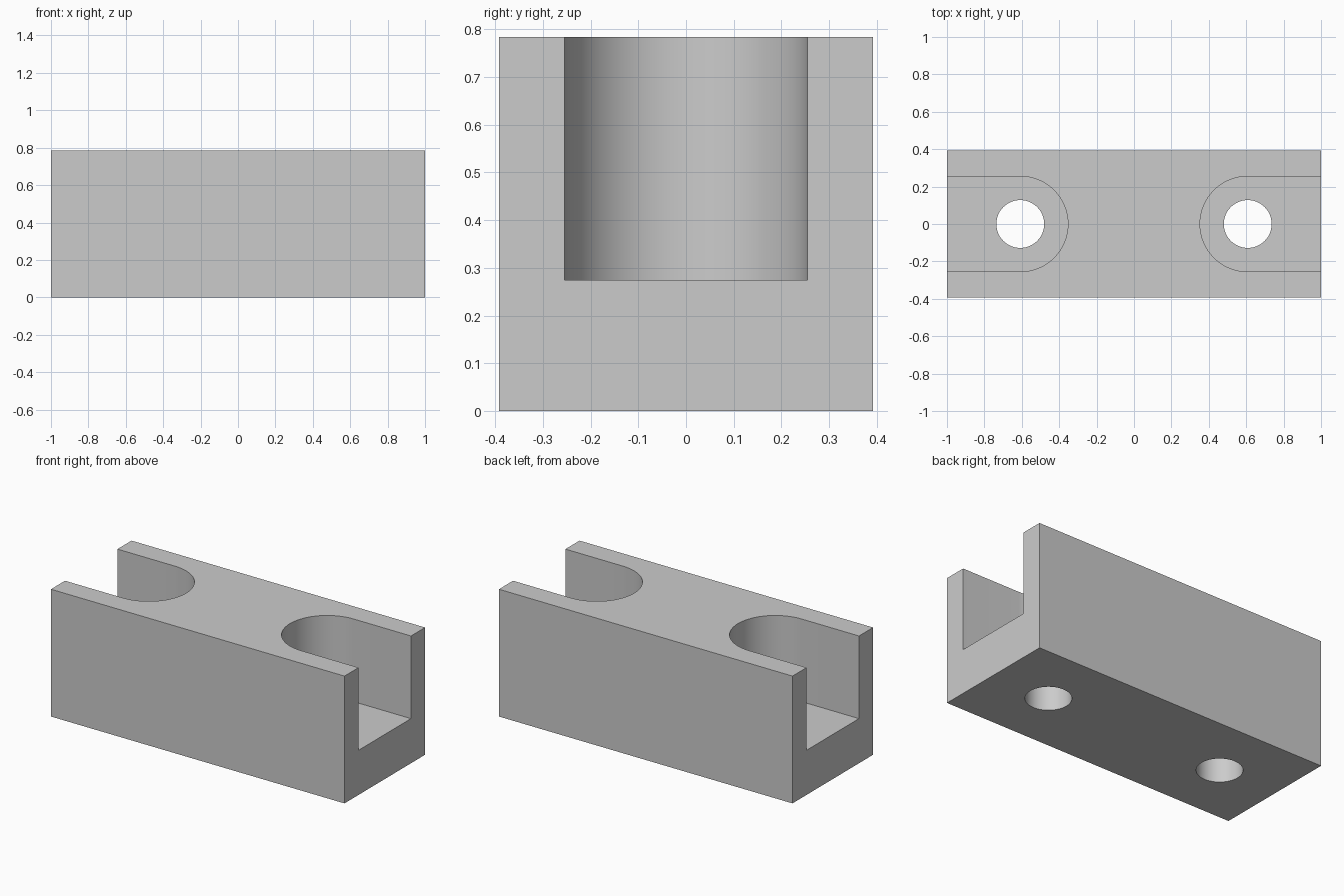
import bpy
import bmesh
from math import cos, sin, pi, radians

default = bpy.data.objects.get("Cube")
if default:
    bpy.data.objects.remove(default, do_unlink=True)

HALF_X, HALF_Y, HEIGHT = 1.0, 0.392, 0.784
SLOT_R, SLOT_FLOOR = 0.255, 0.275
HOLE_X, HOLE_R = 0.608, 0.128

grey = bpy.data.materials.new("plain grey")
grey.use_nodes = True
colour = (0.6, 0.6, 0.6, 1)
grey.diffuse_color = colour
grey.node_tree.nodes["Principled BSDF"].inputs["Base Color"].default_value = colour


def prism(name, outline, z0, z1):
    """Extrude a flat outline upwards from z0 to z1."""
    bm = bmesh.new()
    face = bm.faces.new([bm.verts.new((x, y, z0)) for x, y in outline])
    side = bmesh.ops.extrude_face_region(bm, geom=[face])
    top = [v for v in side["geom"] if isinstance(v, bmesh.types.BMVert)]
    bmesh.ops.translate(bm, verts=top, vec=(0, 0, z1 - z0))
    bmesh.ops.recalc_face_normals(bm, faces=bm.faces)
    mesh = bpy.data.meshes.new(name)
    bm.to_mesh(mesh)
    bm.free()
    mesh.materials.append(grey)
    obj = bpy.data.objects.new(name, mesh)
    bpy.context.collection.objects.link(obj)
    return obj


def arc(cx, radius, start, end, steps):
    angles = [start + (end - start) * i / steps for i in range(steps + 1)]
    return [(cx + radius * cos(a), radius * sin(a)) for a in angles]


# Solid block
block = prism("mounting_block", [(-HALF_X, -HALF_Y), (HALF_X, -HALF_Y),
                                 (HALF_X, HALF_Y), (-HALF_X, HALF_Y)], 0, HEIGHT)

# Round-ended open slot and through hole at each end
cutters = []
for side, label in ((1, "left"), (-1, "right")):
    slot = arc(HOLE_X, SLOT_R, pi / 2, 3 * pi / 2, 32)
    slot += [(HALF_X + 0.2, -SLOT_R), (HALF_X + 0.2, SLOT_R)]
    slot = [(side * x, y) for x, y in slot]
    hole = arc(side * HOLE_X, HOLE_R, 0, 2 * pi, 48)[:-1]
    cutters.append(prism(label + "_slot_cutter", slot, SLOT_FLOOR, HEIGHT + 0.2))
    cutters.append(prism(label + "_hole_cutter", hole, -0.2, SLOT_FLOOR + 0.1))

bpy.ops.object.select_all(action="DESELECT")
block.select_set(True)
bpy.context.view_layer.objects.active = block
for cutter in cutters:
    cutter.hide_render = True
    cut = block.modifiers.new(cutter.name, "BOOLEAN")
    cut.operation = "DIFFERENCE"
    cut.solver = "EXACT"
    cut.object = cutter
    bpy.ops.object.modifier_apply(modifier=cut.name)
    bpy.data.objects.remove(cutter, do_unlink=True)

# Smooth bores with crisp edges
bpy.ops.object.shade_smooth_by_angle(angle=radians(30))
